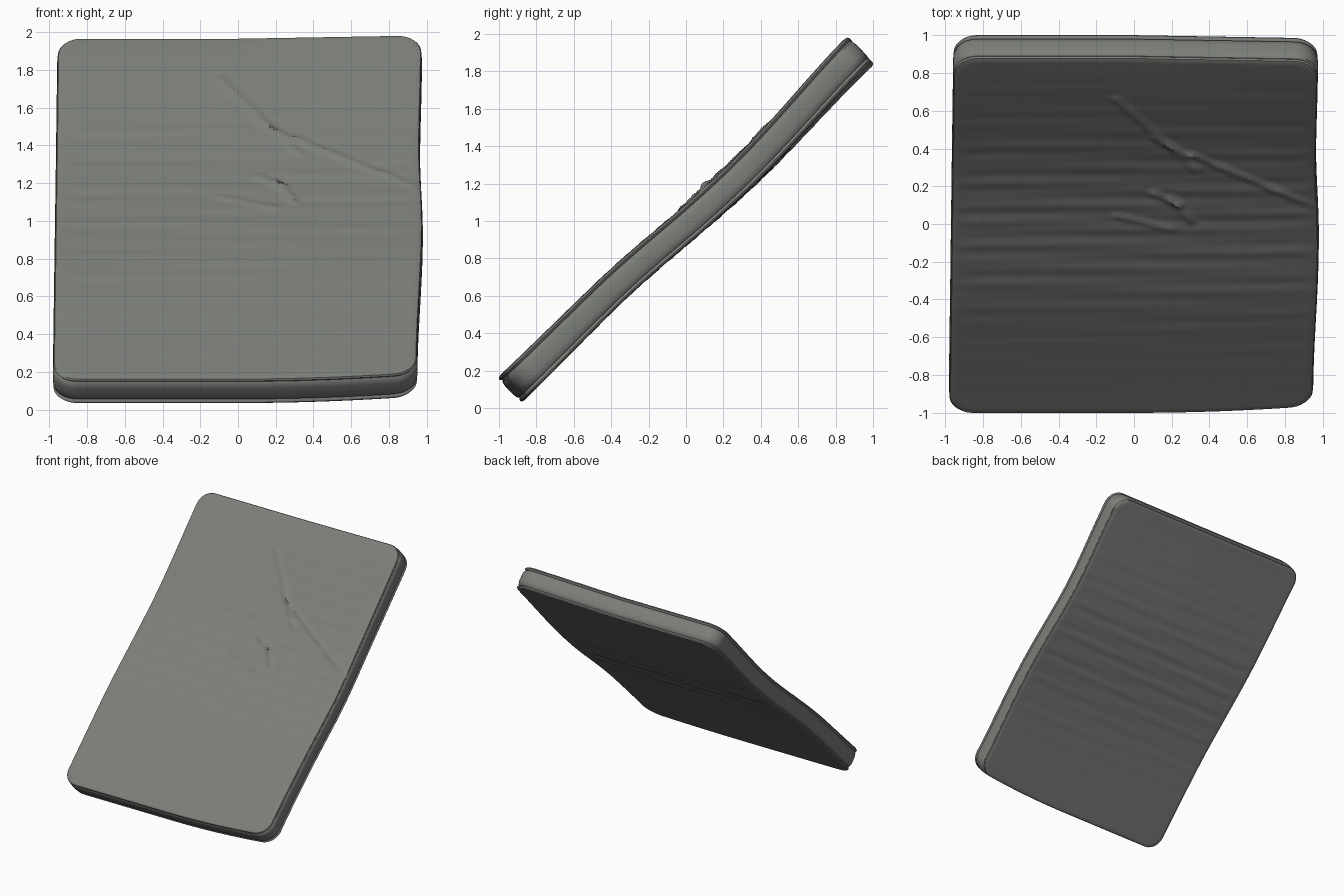
import bpy, bmesh, math
from mathutils import Vector

if "Cube" in bpy.data.objects:
    bpy.data.objects.remove(bpy.data.objects["Cube"])

HALF_W, HALF_L, HALF_T, RADIUS = 0.97, 1.31, 0.09, 0.12
NX, NV = 90, 150
AXIS = Vector((0, 0.717, 0.697))      # up the slope
NORMAL = Vector((0, -0.697, 0.717))   # out of the upper face
CENTRE = Vector((0, 0, 1.0))

# Folds gathered in the cloth: start, end, height
FOLDS = [((-0.1, 1.0), (0.33, 0.45), 0.010), ((0.3, 0.57), (0.95, 0.19), 0.012),
         ((0.1, 0.28), (0.24, 0.2), 0.014), ((0.2, 0.25), (0.3, 0.08), 0.014),
         ((-0.1, 0.12), (0.2, 0.03), 0.008), ((0.1, 0.7), (0.3, 0.55), 0.010)]


def fabric(name, colour):
    mat = bpy.data.materials.new(name)
    mat.use_nodes = True
    mat.diffuse_color = colour
    bsdf = mat.node_tree.nodes["Principled BSDF"]
    bsdf.inputs["Base Color"].default_value = colour
    bsdf.inputs["Roughness"].default_value = 0.8
    return mat


def smooth_mix(points, t):
    """Ease between (position, value) points."""
    for (a, va), (b, vb) in zip(points, points[1:]):
        if t <= b:
            k = min(max((t - a) / (b - a), 0), 1)
            return va + (vb - va) * k * k * (3 - 2 * k)
    return points[-1][1]


SAG = [(-1.3, 0.008), (-0.6, 0.012), (0.45, -0.036), (1.3, -0.008)]
RIGHT_EDGE = [(-1.2, -0.02), (-0.1, 0.01), (0.5, -0.005), (1.2, 0.005)]


def ripples(x, v):
    band = math.exp(-((v - 0.1) / 0.75) ** 2)
    wave = math.sin(44 * v + 1.2 * math.sin(2 * x)) + 0.6 * math.sin(71 * v - 2 * x)
    return 0.002 * band * wave


def folds(x, v):
    total = 0
    p = Vector((x, v))
    for start, end, height in FOLDS:
        a, b = Vector(start), Vector(end)
        k = (p - a).dot(b - a) / (b - a).length_squared
        near = a + (b - a) * min(max(k, 0), 1)
        d = (p - near).length / 0.025
        total += height * (1 - d * d) * math.exp(-d * d)
    return total


def place(x, v, w, inset, cap):
    """Round the plan corners, bend the slab and tilt it."""
    hw, hl = HALF_W - inset, HALF_L - inset
    x, v = x * hw, v * hl
    cx = min(max(x, RADIUS - hw), hw - RADIUS)
    cv = min(max(v, RADIUS - hl), hl - RADIUS)
    dx, dv = x - cx, v - cv
    if dx and dv:
        k = max(abs(dx), abs(dv)) / math.hypot(dx, dv)
        x, v = cx + dx * k, cv + dv * k
    t = v / HALF_L
    w *= 0.95 + 0.09 * t * t
    if cap:
        fade = min(1, 8 * (1 - abs(x) / HALF_W), 8 * (1 - abs(t)))
        w += fade * (ripples(x, v) + (folds(x, v) if cap > 0 else 0))
    w += smooth_mix(SAG, v) + 0.025 * max(x, 0) * max(t, 0)
    v += 0.055 * max(x, 0) ** 2 * max(-t, 0) ** 2
    x += smooth_mix(RIGHT_EDGE, v) * max(x, 0) + 0.013 * t * max(-x, 0)
    return CENTRE + Vector((x, 0, 0)) + AXIS * v + NORMAL * w


bm = bmesh.new()


def cap_grid(side, inset):
    grid = [[bm.verts.new(place(2 * i / NX - 1, 2 * j / NV - 1, side * HALF_T, inset, side))
             for j in range(NV + 1)] for i in range(NX + 1)]
    for i in range(NX):
        for j in range(NV):
            bm.faces.new((grid[i][j], grid[i + 1][j], grid[i + 1][j + 1], grid[i][j + 1]))
    return grid


# Upper and lower cloth panels
EDGE = ([(i, 0) for i in range(NX)] + [(NX, j) for j in range(NV)]
        + [(i, NV) for i in range(NX, 0, -1)] + [(0, j) for j in range(NV, 0, -1)])
top, bottom = cap_grid(1, 0.022), cap_grid(-1, 0.022)

# Side wall with a pinched seam under each panel
half_wall = [(0.008, 0.95), (0.003, 0.85), (0.007, 0.76), (0.014, 0.7), (0.005, 0.6), (0, 0.3)]
wall = half_wall + [(0, 0)] + [(inset, -h) for inset, h in reversed(half_wall)]
rings = [[top[i][j] for i, j in EDGE]]
for inset, h in wall:
    rings.append([bm.verts.new(place(2 * i / NX - 1, 2 * j / NV - 1, h * HALF_T, inset, 0))
                  for i, j in EDGE])
rings.append([bottom[i][j] for i, j in EDGE])
for upper, lower in zip(rings, rings[1:]):
    for k in range(len(EDGE)):
        n = (k + 1) % len(EDGE)
        bm.faces.new((upper[k], lower[k], lower[n], upper[n]))
bmesh.ops.recalc_face_normals(bm, faces=bm.faces)

mesh = bpy.data.meshes.new("cushion")
bm.to_mesh(mesh)
bm.free()
mesh.materials.append(fabric("grey_cloth", (0.2, 0.208, 0.192, 1)))
cushion = bpy.data.objects.new("cushion", mesh)
bpy.context.collection.objects.link(cushion)
bpy.context.view_layer.objects.active = cushion
cushion.select_set(True)
bpy.ops.object.shade_smooth_by_angle(angle=math.radians(40))
